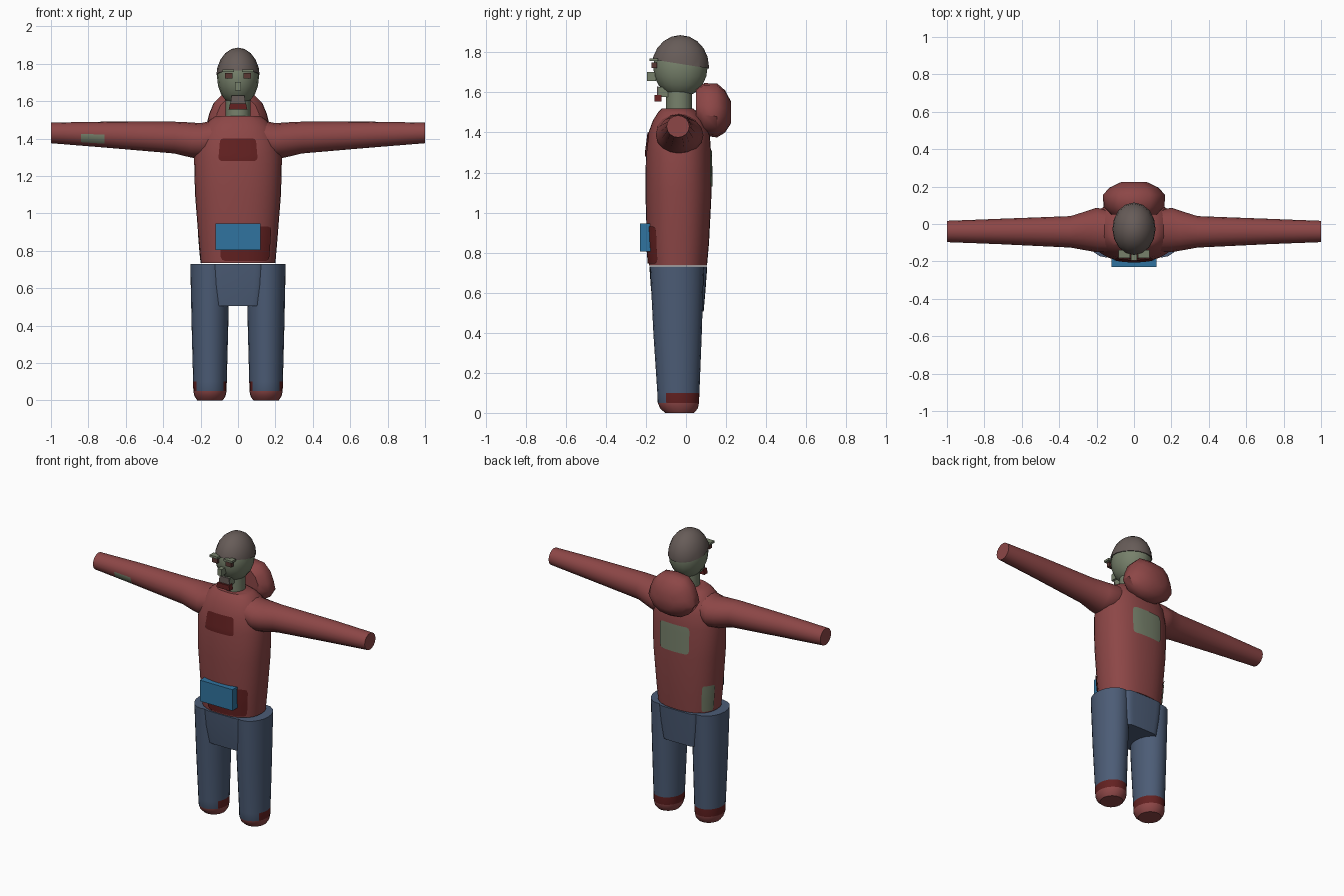
import bpy, bmesh, math
from mathutils import Vector, Matrix

if "Cube" in bpy.data.objects:
    bpy.data.objects.remove(bpy.data.objects["Cube"])

COLOURS = {
    "jumper_red": (0.265, 0.062, 0.062), "dark_red": (0.125, 0.015, 0.015),
    "denim": (0.072, 0.107, 0.180), "bag_blue": (0.030, 0.175, 0.350),
    "skin_grey_green": (0.185, 0.220, 0.148), "hair_brown": (0.135, 0.107, 0.098),
    "eye_brown": (0.100, 0.040, 0.034),
}
MATS = {}
for key, rgb in COLOURS.items():
    MATS[key] = bpy.data.materials.new(key)
    MATS[key].diffuse_color = (*rgb, 1)


def finish(bm, name, colours, rule=None, angle=40, recalc=True):
    """Turn a bmesh into an object, colouring faces by an optional rule."""
    if recalc:
        bmesh.ops.recalc_face_normals(bm, faces=bm.faces)
    if rule:
        for f in bm.faces:
            f.material_index = rule(f.calc_center_median())
    me = bpy.data.meshes.new(name)
    bm.to_mesh(me)
    bm.free()
    ob = bpy.data.objects.new(name, me)
    bpy.context.collection.objects.link(ob)
    for c in colours:
        me.materials.append(MATS[c])
    if angle:
        bpy.ops.object.select_all(action='DESELECT')
        ob.select_set(True)
        bpy.context.view_layer.objects.active = ob
        bpy.ops.object.shade_smooth_by_angle(angle=math.radians(angle))
    return ob


def loft(name, rings, colours, rule=None, angle=40):
    bm = bmesh.new()
    vs = [[bm.verts.new(p) for p in r] for r in rings]
    n = len(vs[0])
    for a, b in zip(vs, vs[1:]):
        for i in range(n):
            bm.faces.new((a[i], a[(i + 1) % n], b[(i + 1) % n], b[i]))
    bm.faces.new(vs[0])
    bm.faces.new(vs[-1])
    return finish(bm, name, colours, rule, angle)


def box(name, lo, hi, colour, taper=1.0):
    """Axis-aligned box; taper narrows the top in x."""
    lo, hi = Vector(lo), Vector(hi)
    mid, size = (lo + hi) / 2, hi - lo
    bm = bmesh.new()
    bmesh.ops.create_cube(bm, size=1)
    for v in bm.verts:
        k = taper if v.co.z > 0 else 1
        v.co = Vector((v.co.x * size.x * k, v.co.y * size.y, v.co.z * size.z)) + mid
    return finish(bm, name, [colour], angle=0)


def spow(v, p):
    return math.copysign(abs(v) ** p, v)


def oval(a, rx, ry, cx, cy, p=1.0):
    return cx + rx * spow(math.cos(a), p), cy + ry * spow(math.sin(a), p)


def angles(n):
    return [2 * math.pi * i / n for i in range(n)]


# Torso: rows of height, half width, front y, back y
TORSO = [(.735, .200, -.185, .105), (.85, .210, -.195, .115), (1.105, .230, -.203, .128),
         (1.30, .235, -.200, .125), (1.40, .215, -.187, .118), (1.46, .185, -.165, .095),
         (1.50, .150, -.140, .060), (1.52, .120, -.120, .035)]


def torso_point(a, z, off=0.0):
    for r, s in zip(TORSO, TORSO[1:]):
        if z <= s[0]:
            break
    t = (z - r[0]) / (s[0] - r[0])
    w, y0, y1 = (r[k] + (s[k] - r[k]) * t for k in (1, 2, 3))
    x, y = oval(a, w + off, (y1 - y0) / 2 + off, 0, (y0 + y1) / 2, 0.85)
    return x, y, z


loft("jumper_body", [[torso_point(a, r[0]) for a in angles(32)] for r in TORSO], ["jumper_red"])


# Thin patches that follow the jumper, with clipped corners
def patch(name, deg0, deg1, z0, z1, colour, n=10, m=8):
    bm = bmesh.new()
    grid = []
    for j in range(m + 1):
        row = []
        for i in range(n + 1):
            u, v = i / n, j / m
            if i in (0, n) and j in (0, m):
                u, v = .5 + (u - .5) * .93, .5 + (v - .5) * .93
            row.append(bm.verts.new(torso_point(
                math.radians(deg0 + (deg1 - deg0) * u), z0 + (z1 - z0) * v, .005)))
        grid.append(row)
    for j in range(m):
        for i in range(n):
            bm.faces.new((grid[j][i], grid[j][i + 1], grid[j + 1][i + 1], grid[j + 1][i]))
    finish(bm, name, [colour], recalc=False)


patch("chest_patch", 248, 292, 1.28, 1.40, "dark_red")
patch("front_pocket", 247, 321, .745, .93, "dark_red")
patch("back_patch", 67, 113, 1.13, 1.31, "skin_grey_green")
patch("hem_patch", 138, 168, .745, .92, "skin_grey_green")

# Arms: rows of x, centre y, half depth, centre z, half height
ARM = [(.12, -.04, .110, 1.405, .095), (.20, -.032, .119, 1.387, .095),
       (.25, -.036, .106, 1.392, .094), (.34, -.042, .084, 1.405, .085),
       (.715, -.04, .068, 1.421, .069), (.84, -.04, .063, 1.425, .063),
       (1.0, -.04, .057, 1.43, .055)]


def arm_patch(c):
    return int(-.84 < c.x < -.715 and c.y < -.07 and 1.375 < c.z < 1.423)


# Legs: rows of height, half width, half depth, centre y
LEG = [(0, .068, .072, -.032), (.022, .083, .094, -.035), (.05, .089, .103, -.038),
       (.10, .090, .105, -.038), (.40, .098, .121, -.042), (.73, .105, .134, -.045)]


def leg_colour(c):
    if c.z < .05:
        return 2
    return int(c.z < .10 and c.y > -.085)


for side, s in (("left", 1), ("right", -1)):
    loft(side + "_sleeve", [[(s * x, *oval(a, ry, rz, cy, cz)) for a in angles(16)]
                            for x, cy, ry, cz, rz in ARM],
         ["jumper_red", "skin_grey_green"], arm_patch)
    loft(side + "_leg", [[(*oval(a, rx, ry, s * .15, cy), z) for a in angles(20)]
                         for z, rx, ry, cy in LEG],
         ["denim", "dark_red", "jumper_red"], leg_colour)
    # Face details on each side
    xs = sorted((s * .03, s * .07))
    box(side + "_eye", (xs[0], -.172, 1.722), (xs[1], -.145, 1.75), "eye_brown")
    xs = sorted((s * .022, s * .082))
    box(side + "_brow", (xs[0], -.182, 1.756), (xs[1], -.14, 1.77), "skin_grey_green")

# Trouser seat between the legs
SEAT = [(.505, .122, -.158, .088), (.62, .138, -.175, .098), (.73, .145, -.183, .106)]
loft("trouser_seat", [[(*oval(a, w, (y1 - y0) / 2, 0, (y0 + y1) / 2, .3), z) for a in angles(32)]
                      for z, w, y0, y1 in SEAT], ["denim"])

# Belt bag
box("belt_bag", (-.12, -.23, .805), (.12, -.175, .945), "bag_blue")

# Hood hanging behind the neck: one outline scaled along y
HALF = [(0, 1.645), (.085, 1.635), (.13, 1.59), (.155, 1.53), (.167, 1.48), (.13, 1.42),
        (.07, 1.385), (0, 1.375)]
OUTLINE = HALF + [(-x, z) for x, z in HALF[-2:0:-1]]
loft("hood", [[(x * k, y, 1.51 + (z - 1.51) * k + dz) for x, z in OUTLINE]
              for y, k, dz in [(.05, .72, .01), (.09, .97, .005), (.155, 1, 0),
                               (.195, .78, -.005), (.225, .40, -.01)]],
     ["jumper_red"], angle=45)

# Neck
loft("neck", [[(*oval(a, .066, .066, 0, -.035), z) for a in angles(16)] for z in (1.49, 1.63)],
     ["skin_grey_green"])


# Head and hair cap
def ball(name, radii, centre, colour, cut=None):
    bm = bmesh.new()
    bmesh.ops.create_uvsphere(bm, u_segments=16, v_segments=10, radius=1)
    bmesh.ops.transform(bm, matrix=Matrix.Translation(centre) @ Matrix.Diagonal((*radii, 1)),
                        verts=bm.verts)
    if cut:
        bmesh.ops.bisect_plane(bm, geom=bm.verts[:] + bm.edges[:] + bm.faces[:],
                               plane_co=cut[0], plane_no=cut[1], clear_inner=True)
        bmesh.ops.holes_fill(bm, edges=bm.edges)
    finish(bm, name, [colour])


ball("head", (.112, .136, .153), (0, -.028, 1.727), "skin_grey_green")
ball("hair", (.117, .143, .158), (0, -.028, 1.728), "hair_brown",
     ((0, -.17, 1.765), (0, .16, 1)))

# Nose, chin and mouth
box("nose", (-.015, -.195, 1.658), (.015, -.15, 1.702), "skin_grey_green")
box("chin", (-.036, -.138, 1.578), (.036, -.06, 1.628), "skin_grey_green")
box("mouth", (-.04, -.145, 1.588), (.04, -.137, 1.63), "hair_brown", .85)
box("lower_lip", (-.05, -.157, 1.555), (.05, -.122, 1.588), "dark_red", .85)

for m in bpy.data.materials:
    if m.users and not m.is_grease_pencil:
        m.use_nodes = True
        m.node_tree.nodes["Principled BSDF"].inputs["Base Color"].default_value = m.diffuse_color
